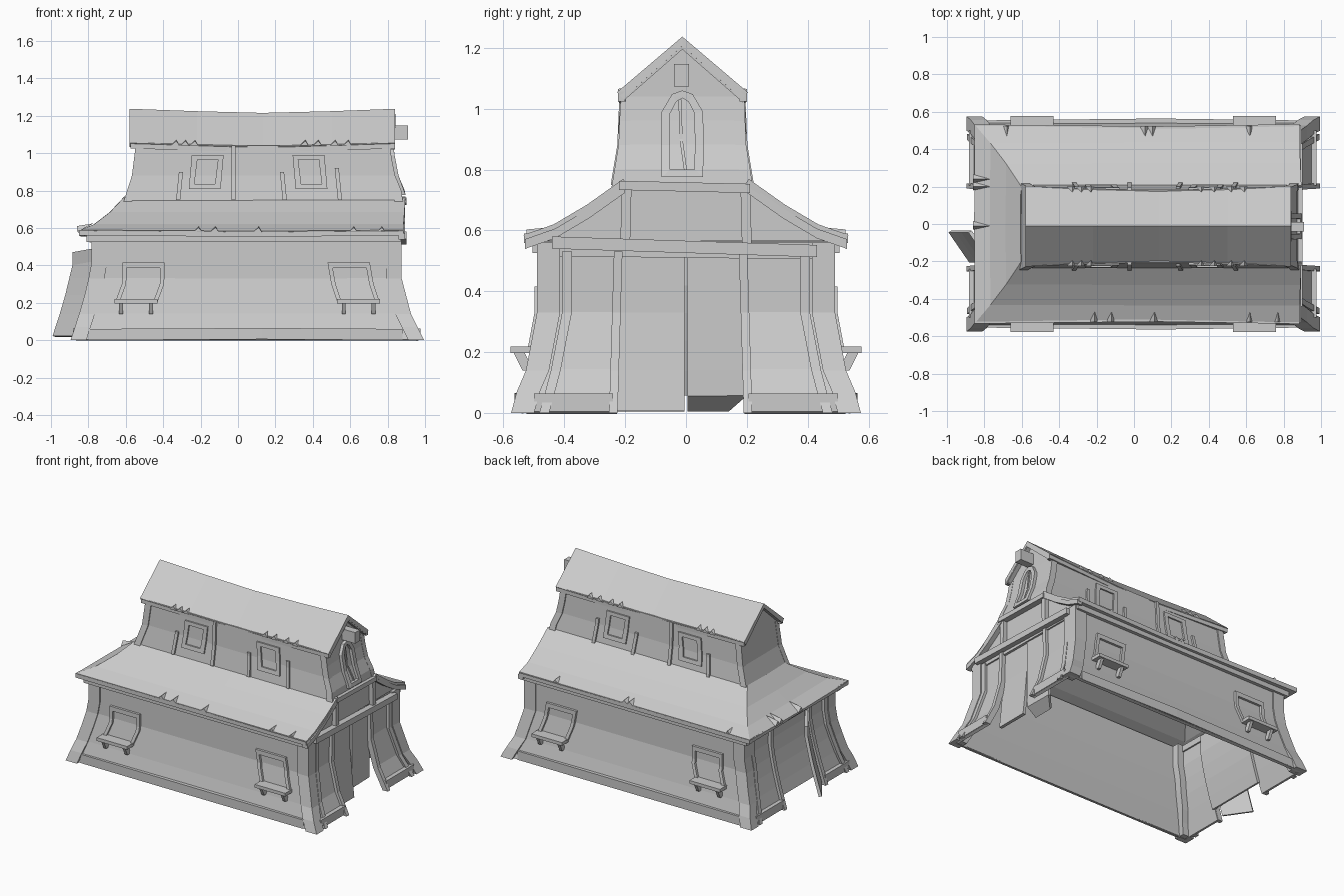
import bpy
from mathutils import Vector as V

if "Cube" in bpy.data.objects:
    bpy.data.objects.remove(bpy.data.objects["Cube"])

CY = -0.012  # centre line of the upper storey


def make(name, verts, faces, thick=0):
    me = bpy.data.meshes.new(name)
    me.from_pydata([tuple(v) for v in verts], [], faces)
    me.validate()
    ob = bpy.data.objects.new(name, me)
    bpy.context.collection.objects.link(ob)
    if thick:
        m = ob.modifiers.new("thickness", 'SOLIDIFY')
        m.thickness, m.offset = thick, 0
    return ob


def sheet(name, rows, thick=0.02):
    n = len(rows[0])
    faces = [(r*n+c, r*n+c+1, (r+1)*n+c+1, (r+1)*n+c)
             for r in range(len(rows)-1) for c in range(n-1)]
    return make(name, [p for r in rows for p in r], faces, thick)


def sweep(name, pts, a, b):
    """Beam with a rectangular section (half axes a, b) along points."""
    a, b = V(a), V(b)
    verts = [V(p)+i*a+j*b for p in pts for i, j in ((-1, -1), (1, -1), (1, 1), (-1, 1))]
    k = len(pts)
    faces = [(4*r+c, 4*r+(c+1) % 4, 4*r+4+(c+1) % 4, 4*r+4+c) for r in range(k-1) for c in range(4)]
    faces += [(3, 2, 1, 0), tuple(range(4*k-4, 4*k))]
    return make(name, verts, faces)


def box(name, c, s):
    c = V(c)
    h = V((0, 0, s[2]/2))
    return sweep(name, [c-h, c+h], (s[0]/2, 0, 0), (0, s[1]/2, 0))


def ring(name, outer, inner, f, d):
    """Frame between two outlines, mapped by f(u, v, depth)."""
    n = len(outer)
    verts = [f(u, v, e) for e in (d, -0.005) for loop in (outer, inner) for u, v in loop]
    faces = []
    for i in range(n):
        j = (i+1) % n
        for p, q in ((0, 1), (1, 3), (3, 2), (2, 0)):
            faces.append((p*n+i, p*n+j, q*n+j, q*n+i))
    return make(name, verts, faces)


def splinter(name, x, y, z, s, w=0.03, d=0.055, rise=0.03):
    """Broken shingle lying on an eave, pointing up the slope."""
    make(name, [(x-w, y, z), (x+w*.6, y, z), (x, y-s*d, z+rise), (x, y, z+0.025)],
         [(0, 1, 2), (0, 3, 1), (1, 3, 2), (2, 3, 0)])


def curve(*t):
    def f(z):
        if z <= t[0][0]:
            return t[0][1]
        for (a, p), (b, q) in zip(t, t[1:]):
            if z <= b:
                return p+(q-p)*(z-a)/(b-a)
        return t[-1][1]
    return f


# flared wall profiles, as offset by height
wall_y = curve((0, .545), (.13, .51), (.33, .472), (.56, .472))
left_x = curve((0, -.865), (.2, -.80), (.4, -.752), (.56, -.752))
right_x = curve((0, .965), (.14, .895), (.33, .845), (.56, .845))
up_y = curve((.74, .215), (.88, .192), (1.04, .185))
up_l = curve((.74, -.6), (.88, -.555), (1.04, -.535))
up_r = curve((.74, .87), (.79, .865), (.9, .82), (1.04, .80))
ZL = (0, .07, .14, .24, .33, .42, .56)
ZU = (.74, .8, .88, .96, 1.04)

for s, side in ((-1, "front"), (1, "back")):
    # long walls and base board
    sheet(side+"_wall", [[(left_x(z)+(right_x(z)-left_x(z))*t, s*wall_y(z), z)
                          for t in (0, .3, .55, .8, 1)] for z in ZL])
    sweep(side+"_base_board", [(-.8, s*.542, .03), (.13, s*.552, .035), (.88, s*.542, .03)],
          (0, .012, 0), (0, 0, .03))
    # corner posts
    for nm, fx, o in (("left", left_x, .02), ("right", right_x, -.02)):
        sweep(f"{side}_{nm}_corner_post", [(fx(z)+o*.6, s*(wall_y(z)-.02+.012*(z < .1)), z) for z in ZL],
              (.042, 0, 0), (0, .038, 0))
    # lower windows with sill and brackets
    for k, cx in (("left", curve((.2, -.545), (.3, -.508), (.41, -.505))),
                  ("right", curve((.2, .645), (.3, .612), (.41, .592)))):
        def outline(h, zs):
            return [(cx(z)+h, z) for z in zs] + [(cx(z)-h, z) for z in reversed(zs)]
        ring(f"{side}_{k}_window_frame", outline(.113, (.2, .25, .3, .33, .415)),
             outline(.09, (.215, .25, .3, .33, .385)),
             lambda u, v, d: (u, s*(wall_y(v)+d), v), .026)
        xs = cx(.2)
        box(f"{side}_{k}_sill", (xs, s*.54, .208), (.23, .075, .022))
        for e in (-.08, .08):
            sweep(f"{side}_{k}_sill_bracket", [(xs+e, s*.52, .14), (xs+e, s*.535, .17), (xs+e, s*.55, .2)],
                  (.01, 0, 0), (0, .018, 0))
    # eave beam, fascia and splinters
    sweep(side+"_wall_beam", [(-.81, s*.487, .543), (.87, s*.487, .543)], (0, .018, 0), (0, 0, .018))
    sweep(side+"_fascia", [(-.85, s*.517, .574), (.13, s*.507, .568), (.885, s*.517, .574)],
          (0, .015, 0), (0, 0, .015))
    for x in ((-.21, -.12, .11, .62, .77) if s < 0 else (-.68, .06, .1, .62)):
        splinter(side+"_eave_splinter", x, s*.525, .578, s)

    # upper storey long wall, battens and corner posts
    y = lambda z, d=0: CY+s*(up_y(z)+d)
    sheet(side+"_upper_wall", [[(up_l(z), y(z), z), (.13, y(z), z), (up_r(z), y(z), z)] for z in ZU])
    for x, top in ((-.315, .9), (-.025, 1.04), (.245, .9), (.54, .92)):
        lean = 0 if top > 1 else (.1 if x < 0 else -.1)
        sweep(side+"_batten", [(x+lean*(z-.8), y(z, .008), z) for z in (.75, .8, .88, top)],
              (.011, 0, 0), (0, .014, 0))
    for nm, fx, o in (("left", up_l, .01), ("right", up_r, -.01)):
        sweep(f"{side}_upper_{nm}_post", [(fx(z)+o, y(z, 0), z) for z in ZU], (.022, 0, 0), (0, .018, 0))
    # upper windows
    for k, x0, sk in (("left", -.17, .008), ("right", .385, -.008)):
        rect = lambda h, a, b: [(x0-h-sk, a), (x0+h-sk, a), (x0+h, .9), (x0+h+sk, b), (x0-h+sk, b), (x0-h, .9)]
        ring(f"{side}_upper_{k}_window_frame", rect(.085, .808, .99), rect(.055, .835, .965),
             lambda u, v, d: (u, CY+s*(up_y(v)+d), v), .02)
    # upper eave fascia and splinters
    sweep(side+"_upper_fascia", [(-.575, CY+s*.2, 1.04), (.13, CY+s*.178, 1.022), (.84, CY+s*.2, 1.04)],
          (0, .012, 0), (0, 0, .016))
    for x in (-.33, -.28, -.23, .36, .43, .52, .59):
        splinter(side+"_upper_splinter", x, CY+s*.212, 1.04, s, .03, .03, .03)

# lower roof: hipped on the left, gabled on the right
ROOF = ((.53, -.85, .885, .575), (.43, -.765, .885, .61), (.32, -.68, .89, .675), (.2, -.6, .895, .76))
rows = []
for i, (y, xl, xr, z) in enumerate(ROOF):
    m = .012 if i == 0 else 0
    rows.append([(xr, -y, z), (.13, -y+m, z-m*.6), (xl, -y, z), (xl, 0, z-m*.3),
                 (xl, y, z), (.13, y-m, z-m*.6), (xr, y, z)])
sheet("lower_roof", rows, .022)
sweep("left_fascia", [(-.835, -.52, .574), (-.825, 0, .568), (-.835, .52, .574)], (.014, 0, 0), (0, 0, .015))
sweep("left_wall_beam", [(-.775, -.487, .543), (-.775, .487, .543)], (.02, 0, 0), (0, 0, .02))
for y in (-.01, .2, .24):
    make("left_eave_splinter", [(-.86, y-.02, .58), (-.86, y+.025, .58), (-.77, y, .625), (-.86, y, .61)],
         [(0, 1, 2), (0, 3, 1), (1, 3, 2), (2, 3, 0)])

# upper roof with sagging ridge
sheet("upper_roof", [[(x, CY-.205+g, 1.043-g), (x, CY, 1.222-g), (x, CY+.205-g, 1.043-g)]
                     for x, g in ((-.58, 0), (-.22, .013), (.13, .022), (.5, .013), (.84, 0))], .03)
# upper end walls with gables
for nm, fx in (("left", up_l), ("right", up_r)):
    sheet(f"upper_{nm}_gable_wall",
          [[(fx(z), CY-up_y(z), z), (fx(z), CY+up_y(z), z)] for z in ZU]
          + [[(fx(1.04), CY-.004, 1.205), (fx(1.04), CY+.004, 1.205)]])
sweep("gable_barge_board", [(.825, CY-.2, 1.032), (.825, CY, 1.207), (.825, CY+.2, 1.032)],
      (.014, 0, 0), (0, 0, .012))
box("ridge_beam_end", (.855, CY-.003, 1.11), (.11, .05, .075))


# arched gable window
def arch(h, z0, z1, z2):
    return [(CY-h, z0), (CY+h, z0), (CY+h*1.03, .88), (CY+h, z1), (CY+h*.5, z2-.012), (CY, z2),
            (CY-h*.5, z2-.012), (CY-h, z1), (CY-h*1.03, .88)]


ring("arched_window_frame", arch(.068, .775, .99, 1.06), arch(.04, .8, .985, 1.035),
     lambda u, v, d: (up_r(v)+d, u, v), .03)
sweep("arched_window_bar", [(up_r(z)+.01, CY+dy, z) for z, dy in ((.8, .01), (.9, -.004), (1.03, -.008))],
      (.008, 0, 0), (0, .005, 0))

# right lower gable: infill, rafters, uprights, tilted collar beam
sheet("lower_gable_infill", [[(.85, -y, z-.01), (.85, y, z-.01)] for y, _, _, z in ROOF])
for s in (-1, 1):
    sweep("gable_rafter", [(.875, s*y, z-.02) for y, _, _, z in ROOF], (.018, 0, 0), (0, 0, .016))
    sweep("gable_upright", [(.872, s*.2, .55), (.872, s*.195, .75)], (.016, 0, 0), (0, .016, 0))
sweep("gable_top_beam", [(.88, -.22, .748), (.88, .21, .738)], (.02, 0, 0), (0, 0, .015))
sweep("collar_beam", [(.88, -.44, .56), (.88, .43, .532)], (.02, 0, 0), (0, 0, .02))

# end walls either side of the doorways, with door posts and lintels
for nm, fx, o in (("left", left_x, -1), ("right", right_x, 1)):
    for s, e in ((-1, .21), (1, .175)):
        sheet(f"{nm}_end_wall", [[(fx(z), s*(e+.03*(.56-z)), z), (fx(z), s*(wall_y(z)-.02), z)] for z in ZL])
        sweep(f"{nm}_door_post", [(fx(z)+o*.012, s*(e+.012+.03*(.56-z)), z) for z in ZL[:-1]+(.53,)],
              (.018, 0, 0), (0, .014, 0))
        sweep(f"{nm}_end_stud", [(fx(z)+o*.012, s*(wall_y(z)*1.02-.09), z) for z in ZL[:-1]+(.53,)],
              (.016, 0, 0), (0, .016, 0))
        sweep(f"{nm}_end_base", [(fx(.03)+o*.012, s*(e+.03), .035), (fx(.03)+o*.012, s*.5, .035)],
              (.014, 0, 0), (0, 0, .028))
    sweep(f"{nm}_lintel", [(fx(.5), -.44, .535), (fx(.5), .44, .525)], (.02, 0, 0), (0, 0, .02))

# left end doors: one swung outward, plus the closed inner panel
sheet("open_door", [[(left_x(z)-.015, -.2, z), (left_x(z)-.125, -.04, z-.02*(z > .4))]
                    for z in (.02, .14, .24, .33, .42, .49)], .02)
DZ = (.06, .14, .24, .33, .42, .54)
sheet("left_inner_door", [[(left_x(z)+.02, -.23, z), (left_x(z)+.02, .2, z)] for z in DZ])
# right end doors: one reaching the ground, one kicked inward at the foot
leaf = curve((0, .87), (.14, .855), (.33, .838))
sheet("right_near_door", [[(leaf(z), -.23, z), (leaf(z), -.005, z)] for z in (.005,)+DZ])
sheet("right_far_door", [[(.78, .005, .012), (.78, .14, .012)]]
      + [[(.845, .005, z), (.84, .2, z)] for z in DZ])
